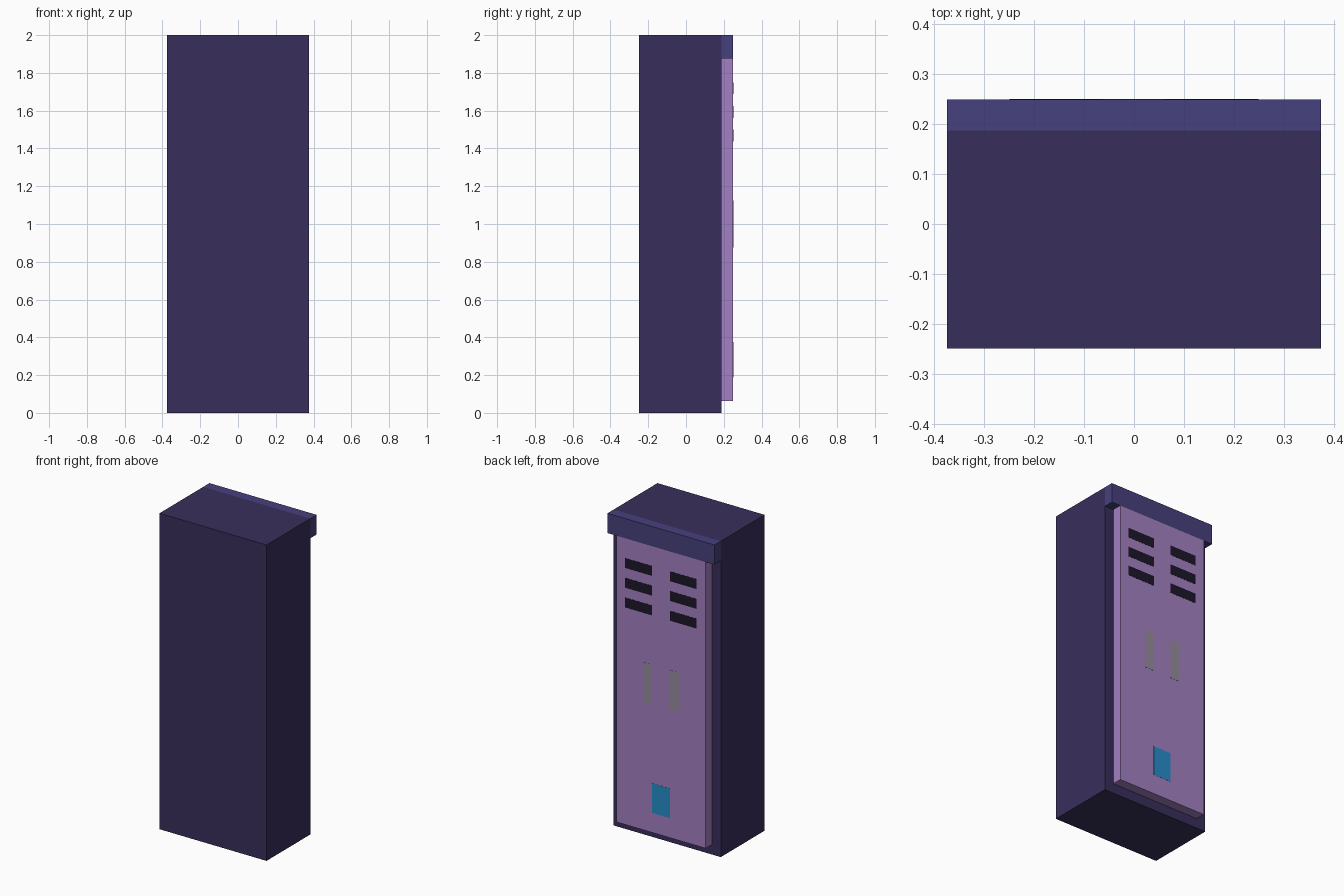
import bpy

if "Cube" in bpy.data.objects:
    bpy.data.objects.remove(bpy.data.objects["Cube"])

U = 1 / 16   # block unit
LIFT = 0.001  # keeps flush door details clear of the door surface


def material(name, rgb):
    m = bpy.data.materials.new(name)
    m.diffuse_color = (*rgb, 1)
    m.use_nodes = True
    m.node_tree.nodes["Principled BSDF"].inputs["Base Color"].default_value = m.diffuse_color
    return m


def box(name, lo, hi, mat):
    """Axis-aligned box between two corners given in block units."""
    centre = [(a + b) / 2 * U for a, b in zip(lo, hi)]
    bpy.ops.mesh.primitive_cube_add(size=1, location=centre)
    ob = bpy.context.object
    ob.name = name
    ob.scale = [(b - a) * U for a, b in zip(lo, hi)]
    bpy.ops.object.transform_apply(location=False, rotation=False, scale=True)
    ob.data.materials.append(mat)
    return ob


indigo = material("dark_indigo", (0.040, 0.028, 0.105))
violet = material("header_violet", (0.062, 0.052, 0.205))
lilac = material("door_lilac", (0.37, 0.22, 0.54))
black = material("vent_dark", (0.012, 0.008, 0.022))
grey = material("handle_grey", (0.30, 0.27, 0.33))
blue = material("panel_blue", (0.02, 0.27, 0.60))

# Cabinet body and the lintel overhanging the door
box("cabinet_body", (-6, -4, 0), (6, 3, 32), indigo)
box("header", (-6, 3, 30), (6, 4, 32), violet)

# Door slab
box("door", (-5, 3, 1), (5, 4, 30), lilac)

# Flush details on the door: vents, handles, lower panel
face = 4 + LIFT / U
for side, x0, x1, hx in (("left", -4, -1, -2), ("right", 1, 4, 1)):
    for row, z in enumerate((27, 25, 23)):
        box(f"{side}_vent_{row + 1}", (x0, 3.5, z), (x1, face, z + 1), black)
    box(f"{side}_handle", (hx, 3.5, 14), (hx + 1, face, 18), grey)
box("lower_panel", (-1, 3.5, 3), (1, face, 6), blue)
